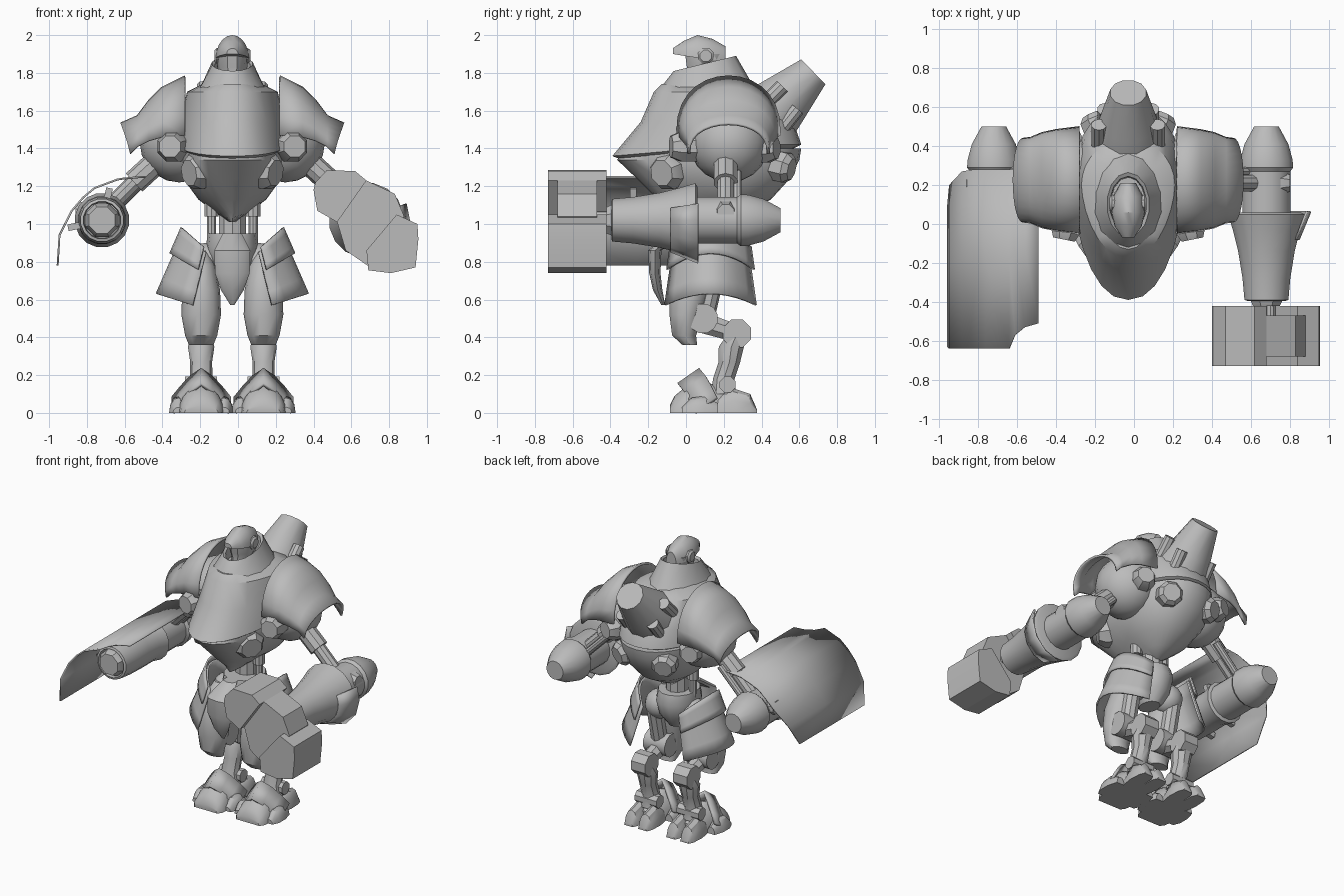
import bpy, bmesh, math
from mathutils import Vector as V

cube = bpy.data.objects.get("Cube")
if cube:
    bpy.data.objects.remove(cube, do_unlink=True)

steel = bpy.data.materials.new("plain grey steel")
steel.use_nodes = True
grey = (.5, .5, .5, 1)
steel.diffuse_color = grey
steel.node_tree.nodes["Principled BSDF"].inputs["Base Color"].default_value = grey
MID = -.03  # centre line of the body


def finish(name, bm, smooth=35, thick=0):
    bmesh.ops.recalc_face_normals(bm, faces=bm.faces)
    mesh = bpy.data.meshes.new(name)
    bm.to_mesh(mesh)
    bm.free()
    mesh.materials.append(steel)
    ob = bpy.data.objects.new(name, mesh)
    bpy.context.collection.objects.link(ob)
    if thick:
        solid = ob.modifiers.new("thickness", "SOLIDIFY")
        solid.thickness = thick
        solid.offset = 0
    bpy.ops.object.select_all(action="DESELECT")
    bpy.context.view_layer.objects.active = ob
    ob.select_set(True)
    bpy.ops.object.shade_smooth_by_angle(angle=math.radians(smooth))


def loft(name, rings, closed=True, thick=0, smooth=35):
    bm = bmesh.new()
    rows = [[bm.verts.new(p) for p in ring] for ring in rings]
    n = len(rows[0])
    for a, b in zip(rows, rows[1:]):
        for i in range(n if closed else n - 1):
            j = (i + 1) % n
            bm.faces.new((a[i], a[j], b[j], b[i]))
    if closed:
        bm.faces.new(rows[0])
        bm.faces.new(rows[-1])
    finish(name, bm, smooth, thick)


def lathe(name, start, direction, profile, n=12):
    """Turned part: profile holds (distance along direction, radius)."""
    d = V(direction).normalized()
    u = d.cross(V((0, 0, 1)) if abs(d.z) < .9 else V((0, 1, 0))).normalized()
    w = d.cross(u)
    turn = [math.tau * (i + .5) / n for i in range(n)]
    loft(name, [[V(start) + d * t + (u * math.cos(a) + w * math.sin(a)) * r
                 for a in turn] for t, r in profile])


def rod(name, a, b, r, r_end=None, n=10):
    d = V(b) - V(a)
    lathe(name, a, d, [(0, r), (d.length, r if r_end is None else r_end)], n)


def disc(name, centre, direction, r, depth=.1):
    """Octagonal cap with a chamfered rim."""
    d = V(direction).normalized()
    lathe(name, V(centre) - d * depth, d,
          [(0, r), (depth * .7, r), (depth, r * .72)], 8)


def ball(name, centre, r):
    bm = bmesh.new()
    bmesh.ops.create_uvsphere(bm, u_segments=16, v_segments=10, radius=r)
    bmesh.ops.translate(bm, verts=bm.verts, vec=centre)
    finish(name, bm)


def ellipses(name, x, levels, n=14):
    """Upright part: levels hold (z, centre y, x radius, y radius)."""
    loft(name, [[(x + rx * math.cos(math.tau * i / n), cy + ry * math.sin(math.tau * i / n), z)
                 for i in range(n)] for z, cy, rx, ry in levels])


def lumps(name, x, stations, n=10):
    """Part running along y: stations hold (y, half width, bottom, top), flat-bottomed arch."""
    arc = [math.pi * i / n for i in range(n + 1)]
    loft(name, [[(x + w * math.cos(a), y, lo + (hi - lo) * math.sin(a)) for a in arc]
                for y, w, lo, hi in stations])


def prism(name, outline, y0, y1):
    loft(name, [[(x, y, z) for x, z in outline] for y in (y0, y1)], smooth=20)


def mix(a, b, t):
    return a + (b - a) * t


# Torso: rounded back, wedge-shaped chest
def torso_ring(z, w, front, back, lift=0, n=28):
    ring, cy = [], .2
    for i in range(n):
        a = math.tau * i / n
        c, s = math.cos(a), math.sin(a)
        if s >= 0:
            y = cy + (back - cy) * s
        else:
            y = cy - (cy - front) * abs(s) ** 1.25
        rise = lift if s >= 0 else lift * (1 + s)
        ring.append((MID + w * math.copysign(abs(c) ** .9, c), y, z + rise))
    return ring


loft("torso_upper", [torso_ring(1.74, .16, -.13, .33), torso_ring(1.7, .24, -.17, .43),
                     torso_ring(1.54, .28, -.24, .57), torso_ring(1.36, .29, -.39, .61, .06),
                     torso_ring(1.34, .26, -.34, .57, .06)])
loft("torso_lower", [torso_ring(1.4, .28, -.32, .61), torso_ring(1.34, .28, -.365, .6),
                     torso_ring(1.24, .26, -.26, .55), torso_ring(1.13, .18, -.15, .45),
                     torso_ring(1.06, .09, -.08, .32), torso_ring(1.01, .02, -.05, .22)])


# Hollow collar, higher at the back
def collar_ring(cy, rx, ry, z_front, z_back, n=14):
    turn = [math.tau * i / n for i in range(n)]
    return [(MID + rx * math.sin(a), cy - ry * math.cos(a),
             mix(z_front, z_back, (1 - math.cos(a)) / 2)) for a in turn]


loft("collar", [collar_ring(.12, .19, .26, 1.7, 1.7), collar_ring(.11, .16, .23, 1.74, 1.76),
                collar_ring(.1, .11, .165, 1.81, 1.89), collar_ring(.1, .095, .145, 1.8, 1.88),
                collar_ring(.1, .09, .14, 1.75, 1.75)])

# Head with overhanging helmet
lumps("helmet", MID, [(-.07, .03, 1.9, 1.93), (-.01, .07, 1.89, 1.97), (.06, .087, 1.88, 2),
                      (.14, .08, 1.87, 1.98), (.21, .04, 1.86, 1.94)])
ellipses("face", MID, [(1.74, .08, .06, .08), (1.79, .08, .06, .07), (1.83, .1, .08, .1),
                       (1.9, .1, .085, .11)], 10)

# Exhaust funnel
lathe("exhaust_funnel", (MID, .38, 1.52), (0, .7, .68),
      [(0, .19), (.1, .175), (.2, .15), (.41, .095)], 12)

# Parts mirrored on both sides of the body
for s, side in ((1, "left"), (-1, "right")):
    def at(x, y, z):
        return (MID + s * x, y, z)

    rod(side + "_exhaust_pipe", at(.15, .41, 1.63), at(.15, .51, 1.73), .04)
    rod(side + "_exhaust_clamp", at(.12, .51, 1.51), at(.12, .59, 1.61), .04)
    ball(side + "_shoulder_ball", at(.28, .23, 1.43), .21)
    disc(side + "_shoulder_front_cap", at(.33, -.08, 1.41), (s * .2, -1, 0), .085, .18)
    disc(side + "_shoulder_back_cap", at(.33, .48, 1.4), (s * .4, 1, 0), .08, .15)
    disc(side + "_chest_vent", at(.23, -.13, 1.27), (s, -.7, -.2), .1, .14)
    disc(side + "_back_vent", at(.18, .56, 1.29), (s * .4, 1, -.25), .085)
    disc(side + "_ear_cap", at(.095, .105, 1.89), (s, 0, 0), .045, .04)

    # Flared shoulder pad
    rows = []
    for x, top, low, half in ((.25, 1.78, 1.47, .27), (.37, 1.72, 1.46, .255), (.44, 1.65, 1.44, .24),
                              (.5, 1.57, 1.41, .215), (.59, 1.53, 1.37, .21)):
        arc = [math.pi * (i / 14 - .5) for i in range(15)]
        rows.append([at(x - .05 * (1 - math.cos(a)) * (x > .5), .225 + half * math.sin(a),
                        low + (top - low) * abs(math.cos(a)) ** .8) for a in arc])
    loft(side + "_shoulder_pad", rows, closed=False, thick=.015)

    # Upper arm and elbow
    arm_x, flare = (.71, .2) if s > 0 else (.69, .145)
    rod(side + "_arm_sleeve", at(.4, .21, 1.33), at(.52, .21, 1.22), .065)
    rod(side + "_upper_arm", at(.46, .21, 1.28), at(.7, .21, 1.04), .045)
    rod(side + "_arm_piston", at(.43, .27, 1.27), at(.66, .27, 1.04), .025)
    disc(side + "_elbow_cap", at(.83, .21, 1.06), (s, 0, 0), .065, .15)
    # Forearm: bullet-shaped elbow and flared gauntlet
    lathe(side + "_elbow_guard", at(arm_x, .5, 1.02), (0, -1, 0),
          [(0, .065), (.09, .115), (.17, .137), (.21, .14), (.23, .125), (.46, .125)], 16)
    lathe(side + "_gauntlet", at(arm_x, .06, 1.02), (0, -1, 0),
          [(0, flare - .02), (.01, flare), (.09, flare * .88), (.2, mix(.12, flare, .35)), (.34, .125),
           (.45, .115), (.455, .1), (.4, .095)], 16)
    lathe(side + "_wrist", at(arm_x, -.3, 1.02), (0, -1, 0), [(0, .09), (.08, .095), (.12, .075)], 8)

    # Waist piston
    rod(side + "_waist_piston", at(.11, .12, .9), at(.11, .12, 1.12), .026)
    rod(side + "_waist_piston_sleeve", at(.11, .12, 1.04), at(.11, .12, 1.14), .04)
    # Hip skirt: lower plate and overlapping top plate
    for part, t0, t1, puff in (("lower_skirt", 0, 1, 0), ("upper_skirt", -.05, .38, .015)):
        rows = []
        for k in range(5):
            t = mix(t0, t1, k / 4)
            rows.append([at(mix(.26, .4, t) + puff - u * u * mix(.12, .19, t), .13 + u * (mix(.2, .24, t) + puff),
                            mix(.95, .63, t) + puff - u * u * mix(.1, .06, t))
                         for u in [i / 5 - 1 for i in range(11)]])
        loft(side + "_" + part, rows, closed=False, thick=.012)

    # Leg
    leg = .165
    x = MID + s * leg
    ball(side + "_hip_ball", at(.14, .13, .8), .1)
    ellipses(side + "_thigh_armour", x, [(.36, .02, .065, .04), (.41, -.01, .085, .065), (.52, 0, .105, .09),
                                         (.65, .02, .1, .11), (.78, .06, .075, .1), (.86, .1, .04, .06)])
    rod(side + "_knee_axle", at(leg - .085, .09, .5), at(leg + .085, .09, .5), .08, n=12)
    rod(side + "_rear_thigh", at(leg, .1, .52), at(leg, .16, .78), .055)
    rod(side + "_knee_link", at(leg, .08, .48), at(leg, .27, .42), .06, .05, n=8)
    rod(side + "_hock_axle", at(leg - .055, .27, .42), at(leg + .055, .27, .42), .08, n=8)
    ellipses(side + "_shin", x, [(.1, .2, .075, .07), (.18, .2, .06, .06), (.27, .23, .058, .06),
                                 (.35, .24, .07, .07), (.42, .27, .05, .05)], 10)
    rod(side + "_ankle_axle", at(leg - .085, .22, .15), at(leg + .085, .22, .15), .045, n=8)
    # Foot: big toe, chevron guard, side toes and heel toes
    lumps(side + "_front_toe", x, [(-.085, .09, 0, .04), (-.06, .11, 0, .09), (0, .12, 0, .14),
                                   (.09, .11, 0, .17), (.2, .08, 0, .13), (.27, .05, 0, .08)])
    loft(side + "_foot_guard", [[at(leg + u * .15, dy + .09 * abs(u), dz - .15 * abs(u) ** 1.3)
                                 for u in (-1, -.7, -.35, 0, .35, .7, 1)]
                                for dy, dz in ((-.04, .15), (.075, .23))], closed=False, thick=.02)
    for k in (-1, 1):
        lumps(side + "_side_toe", x + k * .12, [(-.02, .03, 0, .03), (.03, .05, 0, .08),
                                                (.1, .05, 0, .09), (.17, .03, 0, .05)], 6)
        lumps(side + "_heel_toe", x + k * .055, [(.17, .04, 0, .08), (.25, .055, 0, .13),
                                                 (.34, .05, 0, .1), (.375, .035, 0, .02)], 6)

# Flared lip on the outer side of the left gauntlet
loft("gauntlet_lip", [[(.68 + r * math.cos(a), y, 1.02 + r * math.sin(a)) for a in (-1.5, -1, -.5, 0, .4)]
                      for y, r in ((.065, .225), (-.08, .165))], closed=False, thick=.012)

# Waist, pelvis and front plate
rod("waist_spine", (MID, .14, .85), (MID, .14, 1.12), .075)
ellipses("pelvis", MID, [(.7, .12, .06, .08), (.78, .12, .12, .14), (.88, .12, .14, .17), (.95, .12, .13, .15)])
ellipses("front_plate", MID, [(.57, -.12, .01, .01), (.65, -.15, .06, .025), (.74, -.165, .092, .03),
                              (.86, -.165, .095, .035), (.95, -.04, .05, .04)], 8)

# Hammer held in the left hand: two slabs joined by a narrower block
rod("hammer_handle", (.7, -.38, 1.04), (.7, -.5, 1.04), .03)
prism("hammer_upper_head", [(.4, 1.18), (.41, 1.22), (.47, 1.285), (.62, 1.28), (.68, 1.23), (.525, 1.01),
                            (.42, 1.07)], -.73, -.42)
prism("hammer_lower_head", [(.84, 1.05), (.95, 1), (.955, .92), (.94, .77), (.81, .74), (.69, .755),
                            (.68, .86)], -.73, -.42)
prism("hammer_core", [(.68, 1.23), (.83, 1.16), (.88, 1.04), (.7, .77), (.57, .86), (.525, 1.01)], -.68, -.47)

# Curved shield on the right forearm: points hold (x, z, front y, rear y), notched inner corner
arc = [(-.955, .78, -.63, .09), (-.945, .94, -.64, .2), (-.88, 1.07, -.64, .27), (-.82, 1.14, -.64, .28),
       (-.76, 1.19, -.64, .28), (-.64, 1.235, -.64, .28), (-.61, 1.24, -.57, .28),
       (-.56, 1.245, -.53, .28), (-.49, 1.25, -.51, .28)]
loft("shield", [[(x, mix(rear, front, t), z) for x, z, front, rear in arc] for t in (0, .5, 1)],
     closed=False, thick=.01)
for y in (-.28, -.08):
    rod("shield_side_bracket", (-.8, y, 1), (-.9, y, .98), .025, n=4)
    rod("shield_top_bracket", (-.7, y, 1.1), (-.68, y, 1.19), .025, n=4)
